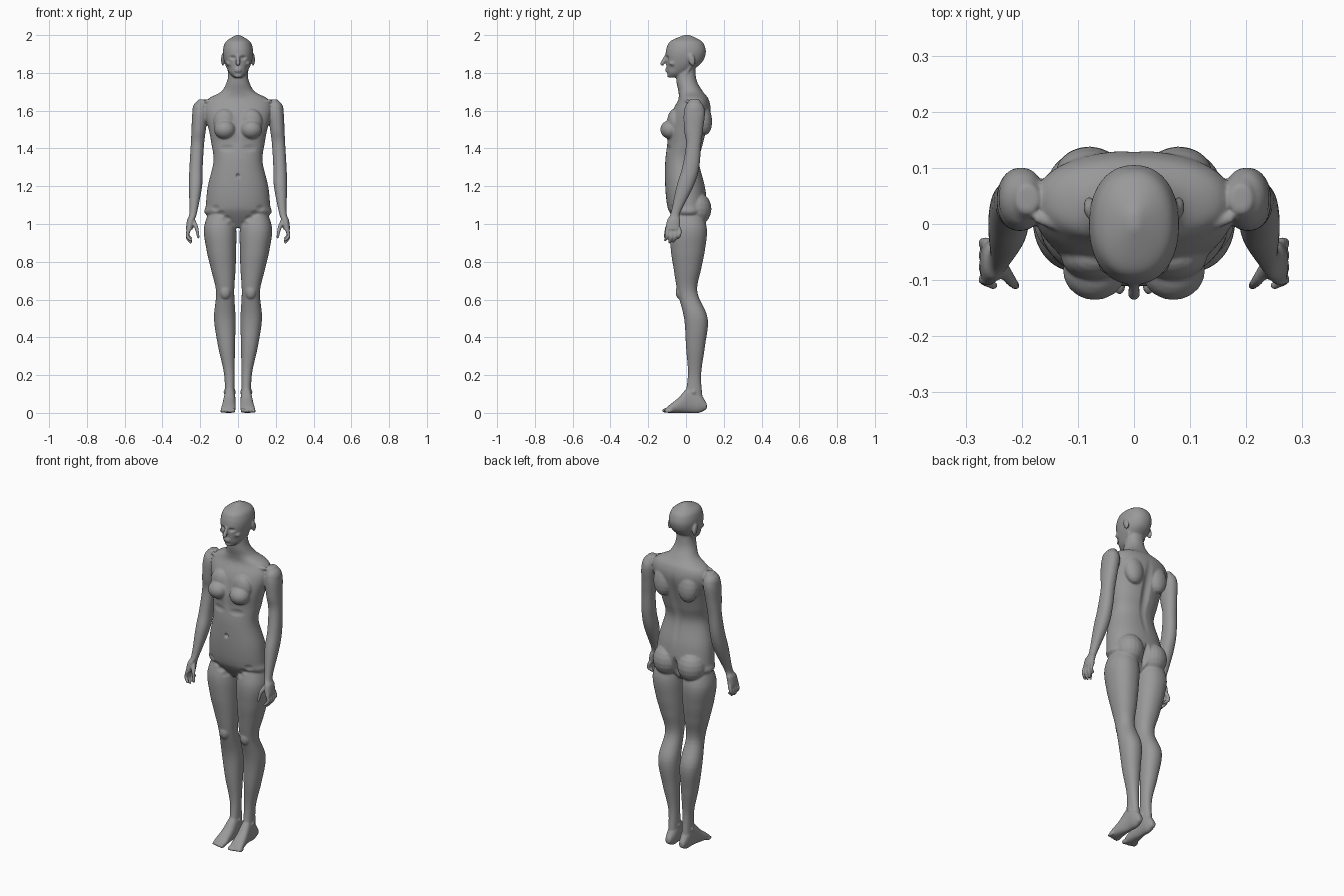
import bpy, bmesh, math
from mathutils import Matrix, Vector

cube = bpy.data.objects.get("Cube")
if cube:
    bpy.data.objects.remove(cube)

bm = bmesh.new()
SIDES = (-1, 1)

# Levels that several parts share
CROTCH, HIP, WAIST, RIBS, BUST = .98, 1.1, 1.33, 1.42, 1.5
ARMPIT, COLLAR, JAW, MOUTH, NOSE, EYES = 1.6, 1.66, 1.8, 1.81, 1.85, 1.88
KNEE, CALF, ELBOW, WRIST, KNUCKLE = .64, .5, 1.3, 1.06, .97


def spline(rows, steps):
    """Smooth curve through rows of any number of components."""
    points = [Vector(row) for row in rows]
    last = len(points) - 1
    curve = []
    for i in range(last):
        start, end = points[i], points[i + 1]
        leave = (end - points[max(i - 1, 0)]) / 2
        arrive = (points[min(i + 2, last)] - start) / 2
        for step in range(steps):
            t = step / steps
            ease = t * t * (3 - 2 * t)
            curve.append(start + (end - start) * ease
                         + leave * t * (1 - t) ** 2 - arrive * t * t * (1 - t))
    return curve + [points[last]]


def trunk(level, half, front, back):
    """Section that is symmetrical about the middle."""
    return level, -half, half, front, back


def limb(level, inner, outer, front, back):
    """Section of an arm or a leg."""
    return level, inner, outer, front, back


def slice_of_foot(depth, inner, outer, sole, instep):
    """Upright section across the foot."""
    return depth, inner, outer, sole, instep


def loft(rows, side=1, upright=True, power=2.2, count=40):
    """Closed skin over rounded sections."""
    rings = []
    for position, left, right, low, high in spline(rows, steps=6):
        ring = []
        for k in range(count):
            angle = math.tau * k / count
            c, s = math.cos(angle), math.sin(angle)
            u = math.copysign(abs(c) ** (2 / power), c)
            v = math.copysign(abs(s) ** (2 / power), s)
            x = side * (left + right + u * (right - left)) / 2
            across = (low + high + v * (high - low)) / 2
            ring.append(bm.verts.new((x, across, position) if upright
                                     else (x, position, across)))
        rings.append(ring)
    for lower, upper in zip(rings, rings[1:]):
        for k in range(count):
            bm.faces.new((lower[k - 1], lower[k], upper[k], upper[k - 1]))
    bm.faces.new(rings[0])
    bm.faces.new(rings[-1])


def blob(at, size, side=1, tilt=0, detail=20):
    """Ellipsoid, optionally leaning forward or back."""
    x, y, z = at
    place = (Matrix.Translation((side * x, y, z)) @ Matrix.Rotation(tilt, 4, 'X')
             @ Matrix.Diagonal((*size, 1)))
    bmesh.ops.create_uvsphere(bm, u_segments=detail, v_segments=detail // 2,
                              radius=1, matrix=place)


def tube(rows, side=1):
    """Rounded rod through rows of x, y, z and radius."""
    for x, y, z, radius in spline(rows, steps=8):
        blob((x, y, z), [radius] * 3, side, detail=12)


# Torso and neck
loft([
    trunk(CROTCH, half=.05, front=-.03, back=.05),
    trunk(1.05, half=.17, front=-.08, back=.1),
    trunk(HIP, half=.17, front=-.1, back=.11),
    trunk(1.2, half=.16, front=-.11, back=.1),
    trunk(WAIST, half=.13, front=-.11, back=.07),
    trunk(RIBS, half=.14, front=-.1, back=.09),
    trunk(BUST, half=.155, front=-.1, back=.11),
    trunk(ARMPIT, half=.18, front=-.07, back=.13),
    trunk(COLLAR, half=.16, front=-.04, back=.12),
    trunk(1.7, half=.09, front=-.04, back=.09),
    trunk(1.75, half=.06, front=-.05, back=.06),
    trunk(JAW, half=.05, front=-.05, back=.05),
    trunk(NOSE, half=.05, front=-.03, back=.05)])

# Skull and jaw
loft([
    trunk(1.775, half=.02, front=-.09, back=-.04),
    trunk(JAW, half=.046, front=-.1, back=.01),
    trunk(NOSE, half=.07, front=-.105, back=.08),
    trunk(1.9, half=.08, front=-.108, back=.104),
    trunk(1.94, half=.076, front=-.1, back=.1),
    trunk(1.97, half=.06, front=-.08, back=.08),
    trunk(2, half=.01, front=-.01, back=.02)])

# Nose, lips and chin
tube([(0, -.1, 1.9, .008), (0, -.125, NOSE, .012)])
for lip in (MOUTH, MOUTH + .01):
    blob(at=(0, -.1, lip), size=(.02, .01, .006))
blob(at=(0, -.09, 1.785), size=(.02, .01, .01))

for side in SIDES:
    # Ears, eyes and cheekbones
    blob(at=(.08, .03, 1.87), size=(.01, .018, .034), side=side, tilt=.25)
    blob(at=(.032, -.088, EYES - .005), size=(.015, .014, .01), side=side)
    blob(at=(.045, -.07, NOSE), size=(.02, .02, .014), side=side)

    # Neck muscle and collarbone
    tube([(.05, .02, 1.83, .01), (.035, -.02, 1.75, .01), (.01, -.03, 1.67, .01)], side)
    tube([(.02, -.035, 1.65, .01), (.09, -.02, 1.65, .01), (.17, .01, 1.65, .01)], side)

    # Bust, shoulder blade, shoulder and buttock
    blob(at=(.07, -.083, BUST), size=(.057, .053, .05), side=side)
    blob(at=(.07, -.06, BUST + .04), size=(.06, .04, .07), side=side)
    blob(at=(.08, .09, 1.56), size=(.06, .047, .09), side=side, tilt=.15)
    blob(at=(.2, .045, ARMPIT), size=(.042, .055, .055), side=side)
    blob(at=(.08, .055, 1.08), size=(.08, .08, .09), side=side)

    # Arm down to the palm
    loft([
        limb(COLLAR, inner=.17, outer=.21, front=.02, back=.07),
        limb(ARMPIT, inner=.16, outer=.24, front=-.01, back=.1),
        limb(BUST, inner=.17, outer=.246, front=-.01, back=.09),
        limb(RIBS, inner=.18, outer=.25, front=0, back=.08),
        limb(ELBOW, inner=.187, outer=.257, front=-.02, back=.07),
        limb(1.2, inner=.19, outer=.26, front=-.05, back=.04),
        limb(WRIST, inner=.217, outer=.257, front=-.08, back=-.03),
        limb(1.02, inner=.23, outer=.27, front=-.1, back=-.03),
        limb(KNUCKLE, inner=.24, outer=.276, front=-.11, back=-.03)], side)

    # Fingers and thumb
    for finger, reach in enumerate((.055, .066, .062, .045)):
        y = finger * .022 - .1
        tube([(.26, y, KNUCKLE, .011), (.268, y, KNUCKLE - reach * .6, .01),
              (.25, y - .01, KNUCKLE - reach, .008)], side)
    tube([(.24, -.07, 1.02, .014), (.22, -.1, .98, .011), (.21, -.11, .93, .008)], side)

    # Leg down to the ankle
    loft([
        limb(HIP, inner=.03, outer=.14, front=-.05, back=.07),
        limb(CROTCH, inner=.01, outer=.18, front=-.085, back=.11),
        limb(.86, inner=.01, outer=.166, front=-.08, back=.1),
        limb(.76, inner=.013, outer=.143, front=-.065, back=.08),
        limb(KNEE, inner=.02, outer=.116, front=-.045, back=.06),
        limb(CALF, inner=.013, outer=.127, front=-.01, back=.115),
        limb(.35, inner=.016, outer=.105, front=0, back=.1),
        limb(.2, inner=.018, outer=.073, front=.01, back=.08),
        limb(.06, inner=.017, outer=.07, front=-.01, back=.09)], side)
    blob(at=(.067, -.03, KNEE), size=(.03, .025, .04), side=side)

    # Foot, ankle bones and toes
    loft([
        slice_of_foot(.11, inner=.03, outer=.06, sole=.02, instep=.05),
        slice_of_foot(.07, inner=.016, outer=.07, sole=0, instep=.11),
        slice_of_foot(.02, inner=.014, outer=.073, sole=0, instep=.14),
        slice_of_foot(-.04, inner=.013, outer=.083, sole=0, instep=.08),
        slice_of_foot(-.09, inner=.014, outer=.09, sole=0, instep=.04),
        slice_of_foot(-.11, inner=.03, outer=.08, sole=.01, instep=.02)],
        side, upright=False)
    blob(at=(.044, .04, .11), size=(.034, .02, .02), side=side)
    for toe in range(5):
        girth = .013 if toe == 0 else .01
        blob(at=(.025 + .015 * toe, -.104 + .003 * toe, girth),
             size=(girth * .85, .023, girth), side=side)

bmesh.ops.recalc_face_normals(bm, faces=bm.faces)
mesh = bpy.data.meshes.new("body")
bm.to_mesh(mesh)
bm.free()
body = bpy.data.objects.new("body", mesh)
bpy.context.collection.objects.link(body)
bpy.ops.object.select_all(action='DESELECT')
body.select_set(True)
bpy.context.view_layer.objects.active = body

# Fuse the parts into one skin
fuse = body.modifiers.new("fuse", 'REMESH')
fuse.mode = 'VOXEL'
fuse.voxel_size = .0046
soften = body.modifiers.new("soften", 'SMOOTH')
soften.iterations = 6
bpy.ops.object.convert(target='MESH')


def hollow(at, reach, push):
    """Press the skin along y with a soft falloff."""
    for vert in body.data.vertices:
        offset = vert.co - Vector(at)
        if abs(offset.z) < reach[2]:
            far = sum((o / r) ** 2 for o, r in zip(offset, reach))
            if far < 1:
                vert.co.y += push * (1 - far) ** 2


# Navel, spine, cleft and breastbone
hollow(at=(0, -.11, 1.255), reach=(.014, .03, .016), push=.014)
hollow(at=(0, .11, RIBS), reach=(.035, .07, .26), push=-.013)
hollow(at=(0, .11, 1.06), reach=(.022, .09, .08), push=-.03)
hollow(at=(0, -.09, BUST), reach=(.03, .05, .1), push=.007)

# Eye sockets, cheeks, rib arch and groin
for side in SIDES:
    hollow(at=(side * .028, -.1, EYES), reach=(.026, .04, .016), push=.01)
    hollow(at=(side * .05, -.085, MOUTH + .015), reach=(.022, .05, .025), push=.005)
    hollow(at=(side * .06, -.1, RIBS - .02), reach=(.055, .05, .025), push=.006)
    for i in range(4):
        hollow(at=(side * .03 * (i + 1), -.08, CROTCH + .02 + .028 * i),
               reach=(.03, .05, .022), push=.006)

# Flat soles, a lighter mesh and smooth shading
for vert in body.data.vertices:
    vert.co.z = max(vert.co.z, 0)
thin = body.modifiers.new("thin", 'DECIMATE')
thin.ratio = .55
bpy.ops.object.convert(target='MESH')
bpy.ops.object.shade_smooth()

# One plain grey colour
grey = bpy.data.materials.new("plain grey")
grey.use_nodes = True
colour = (.32, .32, .32, 1)
grey.diffuse_color = colour
grey.node_tree.nodes["Principled BSDF"].inputs["Base Color"].default_value = colour
body.data.materials.clear()
body.data.materials.append(grey)
